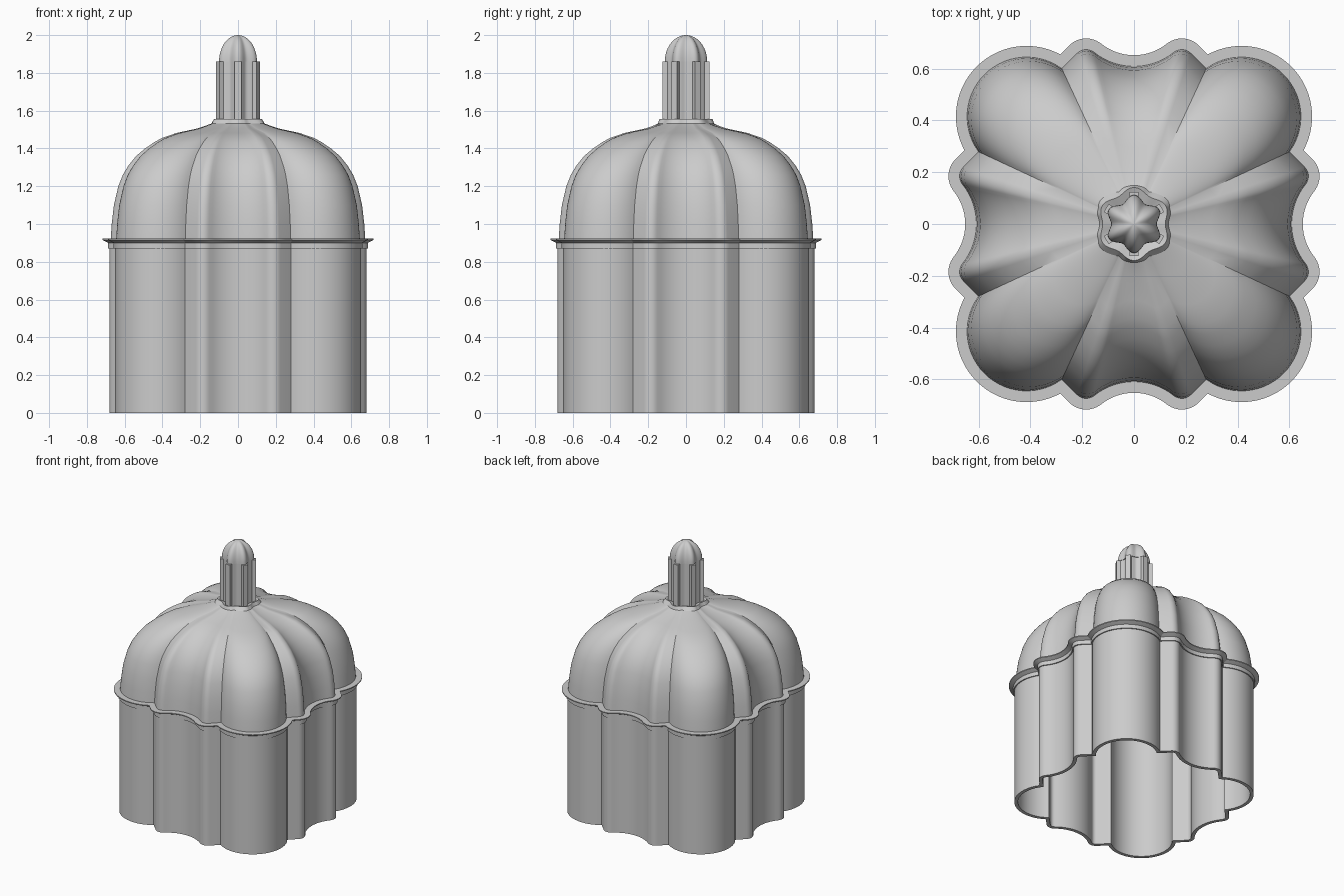
import bpy, bmesh
from math import sin, cos, pi, sqrt, atan2, hypot
from mathutils import Matrix, Vector

cube = bpy.data.objects.get("Cube")
if cube:
    bpy.data.objects.remove(cube)

stone = bpy.data.materials.new("pale_grey_stone")
stone.use_nodes = True
COLOUR = (0.6, 0.6, 0.6, 1)
stone.diffuse_color = COLOUR
stone.node_tree.nodes["Principled BSDF"].inputs["Base Color"].default_value = COLOUR


def finish(name, bm, smooth=True):
    bmesh.ops.recalc_face_normals(bm, faces=bm.faces)
    mesh = bpy.data.meshes.new(name)
    bm.to_mesh(mesh)
    bm.free()
    mesh.materials.append(stone)
    obj = bpy.data.objects.new(name, mesh)
    bpy.context.collection.objects.link(obj)
    bpy.ops.object.select_all(action='DESELECT')
    obj.select_set(True)
    bpy.context.view_layer.objects.active = obj
    if smooth:
        bpy.ops.object.shade_smooth_by_angle(angle=0.5)
    return obj


def loft(name, rings, closed):
    """Skin rings of equal size; closed joins the last ring to the first."""
    bm = bmesh.new()
    rows = [[bm.verts.new(p) for p in ring] for ring in rings]
    n = len(rows[0])
    pairs = list(zip(rows, rows[1:]))
    if closed:
        pairs.append((rows[-1], rows[0]))
    else:
        bm.faces.new(rows[0])
        bm.faces.new(rows[-1])
    for a, b in pairs:
        for i in range(n):
            j = (i + 1) % n
            bm.faces.new((a[i], a[j], b[j], b[i]))
    return finish(name, bm)


def arc(cx, cy, r, a0, a1, n):
    return [(cx + r * cos(a0 + (a1 - a0) * i / n),
             cy + r * sin(a0 + (a1 - a0) * i / n)) for i in range(n + 1)]


def plan(d):
    """Lobed square plan, offset outward by d."""
    hollow_y, bump_x, bump_y, lobe = 0.854, 0.185, 0.625, 0.415
    t = atan2(bump_y - hollow_y, bump_x)
    pts = arc(0, hollow_y, 0.239 - d, -pi / 2, t, 8)
    pts += arc(bump_x, bump_y, 0.055 + d, t + pi, pi / 4, 8)[1:]
    # Crease where the bump's slanted face meets the corner lobe
    k = bump_x + bump_y + sqrt(2) * (0.055 + d)
    r = 0.236 + d
    h = (k - 2 * lobe) / sqrt(2)
    w = sqrt(r * r - h * h) / sqrt(2)
    cusp = (k / 2 - w, k / 2 + w)
    pts += arc(lobe, lobe, r, atan2(cusp[1] - lobe, cusp[0] - lobe), pi / 4, 14)
    side = pts + [(y, x) for x, y in reversed(pts[1:-1])]
    out = []
    for q in range(4):
        for x, y in side:
            for _ in range(q):
                x, y = y, -x
            out.append((x, y))
    return out


def plan_ring(d, z):
    return [(x, y, z) for x, y in plan(d)]


def flute(angle, radius, depth):
    return radius + depth * cos(6 * (angle - pi / 2))


# Drum wall and stepped cornice
loft("drum_wall", [plan_ring(d, z) for d, z in
     ((-0.025, 0), (0, 0), (0, 0.88), (-0.025, 0.88))], True)
loft("cornice", [plan_ring(d, z) for d, z in
     ((-0.025, 0.87), (0.008, 0.87), (0.008, 0.9), (0.018, 0.905),
      (0.037, 0.915), (0.037, 0.922), (-0.025, 0.922))], True)

# Ribbed dome shell, scaled toward the centre and blended into the lantern ring
PROFILE = ((1, 0.92), (0.992, 1.0), (0.975, 1.1), (0.94, 1.2), (0.905, 1.26),
           (0.86, 1.31), (0.8, 1.36), (0.73, 1.4), (0.66, 1.432), (0.6, 1.455),
           (0.5, 1.482), (0.4, 1.506), (0.3, 1.531), (0.2, 1.555))


def dome_ring(d, s, z):
    b = min(max((0.55 - s) / 0.35, 0), 1)
    b = b * b * (3 - 2 * b)
    ring = []
    for x, y in plan(d):
        rad = hypot(x, y)
        f = flute(atan2(y, x), 0.131, 0.01)
        k = s * (1 - b) + b * f / rad
        ring.append((x * k, y * k, z))
    return ring


outer = [dome_ring(-0.006, s, z) for s, z in PROFILE]
lip = [[(x * 0.6, y * 0.6, 1.535) for x, y, z in outer[-1]]]
inner = [dome_ring(-0.03, s, z - 0.03 * (1 - s)) for s, z in reversed(PROFILE)]
inner[0] = [(x * 0.6, y * 0.6, 1.525) for x, y, z in outer[-1]]
loft("dome", outer + lip + inner, True)


# Fluted lantern shaft and its rounded cap
def star_ring(scale, z, n=96):
    ring = []
    for i in range(n):
        a = 2 * pi * i / n
        r = flute(a, 0.1, 0.012) * scale
        ring.append((r * cos(a), r * sin(a), z))
    return ring


loft("lantern_shaft", [star_ring(0.95, 1.53), star_ring(0.95, 1.86)], False)
loft("lantern_cap", [star_ring(cos(a), 1.86 + 0.14 * sin(a)) for a in
     [pi / 2 * i / 12.15 for i in range(13)]], False)

# Six slim buttresses round the lantern
bm = bmesh.new()
for i in range(6):
    turn = Matrix.Rotation(pi / 2 + i * pi / 3, 4, 'Z')
    place = Matrix.Translation(Vector((0.111, 0, 1.697)))
    size = Matrix.Diagonal((0.026, 0.036, 0.326, 1))
    bmesh.ops.create_cube(bm, size=1, matrix=turn @ place @ size)
finish("lantern_buttresses", bm, smooth=False)
